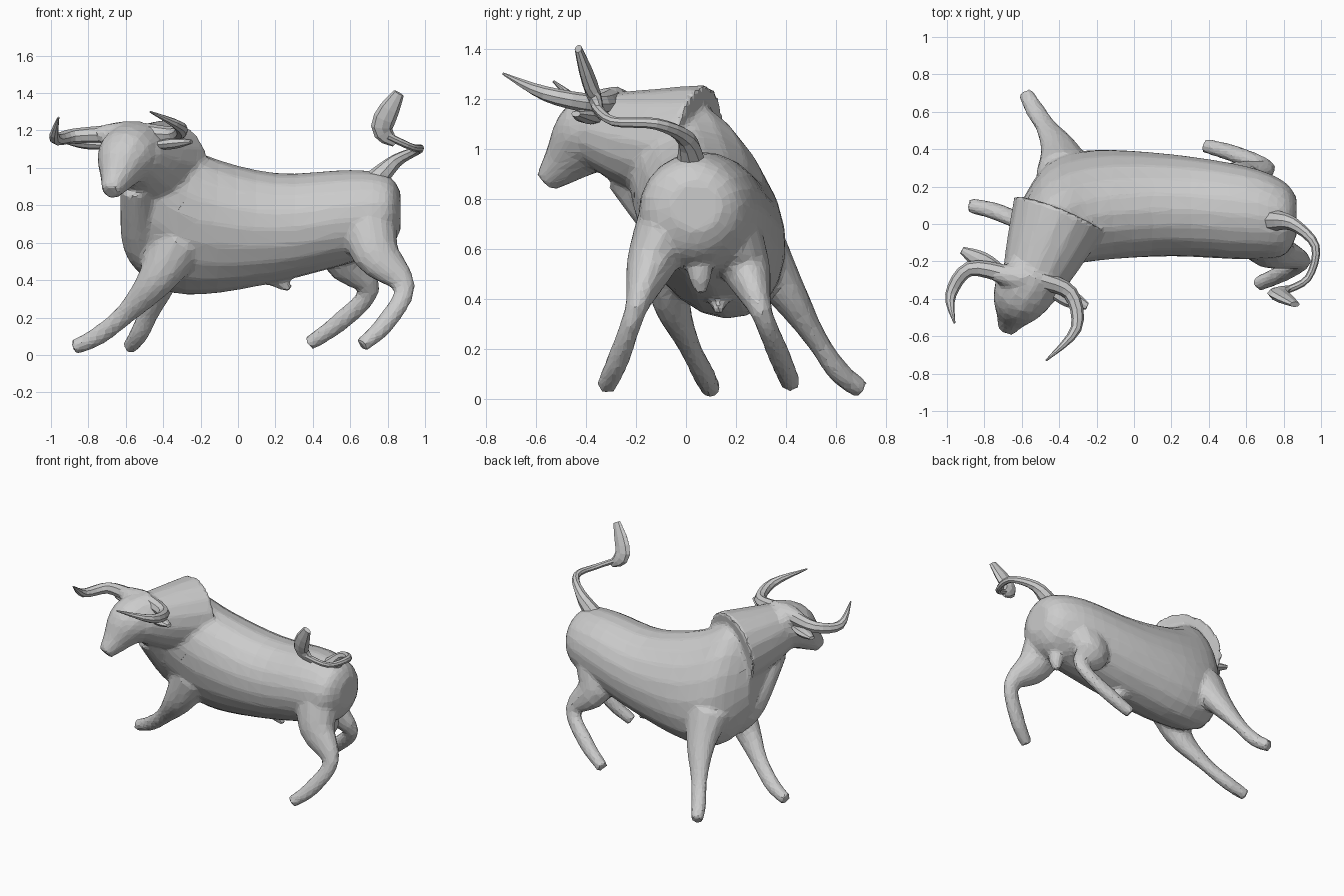
import bpy, bmesh, math
from mathutils import Vector

old_cube = bpy.data.objects.get("Cube")
if old_cube:
    bpy.data.objects.remove(old_cube, do_unlink=True)

gray = (0.6, 0.6, 0.6, 1)
clay = bpy.data.materials.new("clay gray")
clay.use_nodes = True
clay.diffuse_color = gray
clay.node_tree.nodes["Principled BSDF"].inputs["Base Color"].default_value = gray

forward = Vector((1, 0, 0))
sideways = Vector((0, 1, 0))
upward = Vector((0, 0, 1))


def sample(values, fraction):
    """Smooth curve through evenly spaced numbers or vectors."""
    last = len(values) - 1
    place = fraction * last
    index = max(min(int(place), last - 1), 0)
    blend = place - index
    start, end = values[index], values[min(index + 1, last)]
    start_slope = (end - values[max(index - 1, 0)]) / 2
    end_slope = (values[min(index + 2, last)] - start) / 2
    ease = blend * blend * (3 - 2 * blend)
    rest = 1 - blend
    return (start * (1 - ease) + end * ease
            + start_slope * (blend * rest * rest)
            - end_slope * (blend * blend * rest))


def loft(mesh, path, girth, ratio=(1, 1), up=upward, axis=None, sides=12):
    """Closed tube along a path; girth is half its width, ratio its height to width."""
    path = [Vector(point) for point in path]
    count = max(8, 4 * (len(path) - 1))
    centers = [sample(path, step / count) for step in range(count + 1)]
    rings = []
    for step, center in enumerate(centers):
        ahead = centers[min(step + 1, count)] - centers[max(step - 1, 0)]
        along = axis or ahead.normalized()
        across = up.cross(along).normalized()
        over = along.cross(across)
        width = sample(girth, step / count)
        height = width * sample(ratio, step / count)
        ring = []
        for side in range(sides):
            angle = math.tau * side / sides
            offset = across * (width * math.cos(angle)) + over * (height * math.sin(angle))
            ring.append(mesh.verts.new(center + offset))
        rings.append(ring)
    for near, far in zip(rings, rings[1:]):
        for side in range(sides):
            following = (side + 1) % sides
            mesh.faces.new((near[side], near[following], far[following], far[side]))
    mesh.faces.new(rings[0][::-1])
    mesh.faces.new(rings[-1])


def make_object(name, mesh):
    bmesh.ops.recalc_face_normals(mesh, faces=mesh.faces)
    data = bpy.data.meshes.new(name)
    mesh.to_mesh(data)
    mesh.free()
    data.materials.append(clay)
    result = bpy.data.objects.new(name, data)
    bpy.context.scene.collection.objects.link(result)
    return result


def make_part(name, path, girth, ratio=(1, 1), up=upward):
    mesh = bmesh.new()
    loft(mesh, path, girth, ratio, up, sides=8)
    make_object(name, mesh)


body = bmesh.new()

# Torso, leaning over toward its right at the top
loft(body,
     path=[(.87, .04, .77), (.8, .03, .76), (.6, .06, .74), (.2, .1, .68),
           (-.2, .1, .7), (-.45, .05, .8), (-.6, -.03, .85)],
     girth=(.1, .2, .25, .27, .28, .25, .13),
     ratio=(1, 1, 1, 1.1, 1.4, 1.8, 2),
     up=Vector((0, -.37, .93)), axis=-forward, sides=20)

# Neck
loft(body, path=[(-.4, .05, 1), (-.5, -.2, 1.04), (-.56, -.36, 1.08)],
     girth=(.26, .2, .15), sides=16)

# Dewlap running down to the chest
loft(body, path=[(-.55, -.25, .9), (-.52, 0, .6), (-.46, .1, .45)],
     girth=(.08, .1, .06), up=forward)

# Ridge between the horns
loft(body, path=[(-.76, -.26, 1.18), (-.44, -.32, 1.18)], girth=(.04, .07, .04))

# Head and muzzle
loft(body, path=[(-.52, -.24, 1.1), (-.6, -.38, 1.05), (-.65, -.49, .94), (-.68, -.56, .87)],
     girth=(.16, .16, .09, .05), sides=14)

# Legs, thinning from the thigh to the hoof
leg_paths = {
    "right fore": [(-.33, -.05, .6), (-.44, -.06, .4), (-.6, .01, .22),
                   (-.75, .07, .1), (-.88, .1, .04)],
    "left fore": [(-.37, .28, .6), (-.4, .4, .43), (-.47, .52, .24),
                  (-.53, .61, .11), (-.58, .7, .04)],
    "right hind": [(.69, -.06, .73), (.74, -.14, .54), (.89, -.2, .36),
                   (.78, -.27, .16), (.66, -.32, .05)],
    "left hind": [(.6, .16, .7), (.57, .24, .52), (.7, .3, .35),
                  (.55, .37, .18), (.38, .42, .06)],
}
for leg, path in leg_paths.items():
    thigh = .1 if "hind" in leg else .08
    loft(body, path, girth=(.13, thigh, .045, .045, .04), ratio=(1.2, 1.3, 1), up=forward)

# Sheath and scrotum under the belly
loft(body, path=[(.15, .13, .44), (.28, .13, .35)], girth=(.06, .02))
loft(body, path=[(.72, .05, .6), (.72, .06, .42)], girth=(.03, .05, .02), up=forward)

# Blend the body into one skin and cut it down to facets
bull = make_object("body", body)
skin = bull.modifiers.new("skin", "REMESH")
skin.mode = "VOXEL"
skin.voxel_size = 0.016
soften = bull.modifiers.new("soften", "SMOOTH")
soften.iterations = 4
facets = bull.modifiers.new("facets", "DECIMATE")
facets.ratio = 0.12
graph = bpy.context.evaluated_depsgraph_get()
bull.data = bpy.data.meshes.new_from_object(bull.evaluated_get(graph))
bull.modifiers.clear()
if not bull.data.materials:
    bull.data.materials.append(clay)

# Horns, curving forward to a point
horn_paths = {
    "right_horn": [(-.68, -.27, 1.18), (-.88, -.24, 1.17), (-.98, -.38, 1.16), (-.96, -.53, 1.27)],
    "left_horn": [(-.5, -.3, 1.19), (-.34, -.37, 1.18), (-.31, -.56, 1.22), (-.47, -.73, 1.3)],
}
for name, path in horn_paths.items():
    make_part(name, path, girth=(.05, .04, .03, .005))

# Ears
ear_paths = {
    "right_ear": [(-.7, -.26, 1.12), (-.92, -.14, 1.14)],
    "left_ear": [(-.45, -.35, 1.12), (-.25, -.44, 1.14)],
}
for name, path in ear_paths.items():
    make_part(name, path, girth=(.03, .05, .02), ratio=(.6, .6))

# Tail and its flat tuft
make_part("tail", [(.73, .02, .93), (.85, 0, 1.04), (.97, -.12, 1.1),
                   (.93, -.29, 1.11), (.8, -.36, 1.17)], girth=(.06, .03, .02, .02))
make_part("tail_tuft", [(.84, -.34, 1.13), (.77, -.37, 1.22), (.86, -.43, 1.4)],
          girth=(.02, .05, .06, .03), ratio=(.5, .5), up=sideways)
